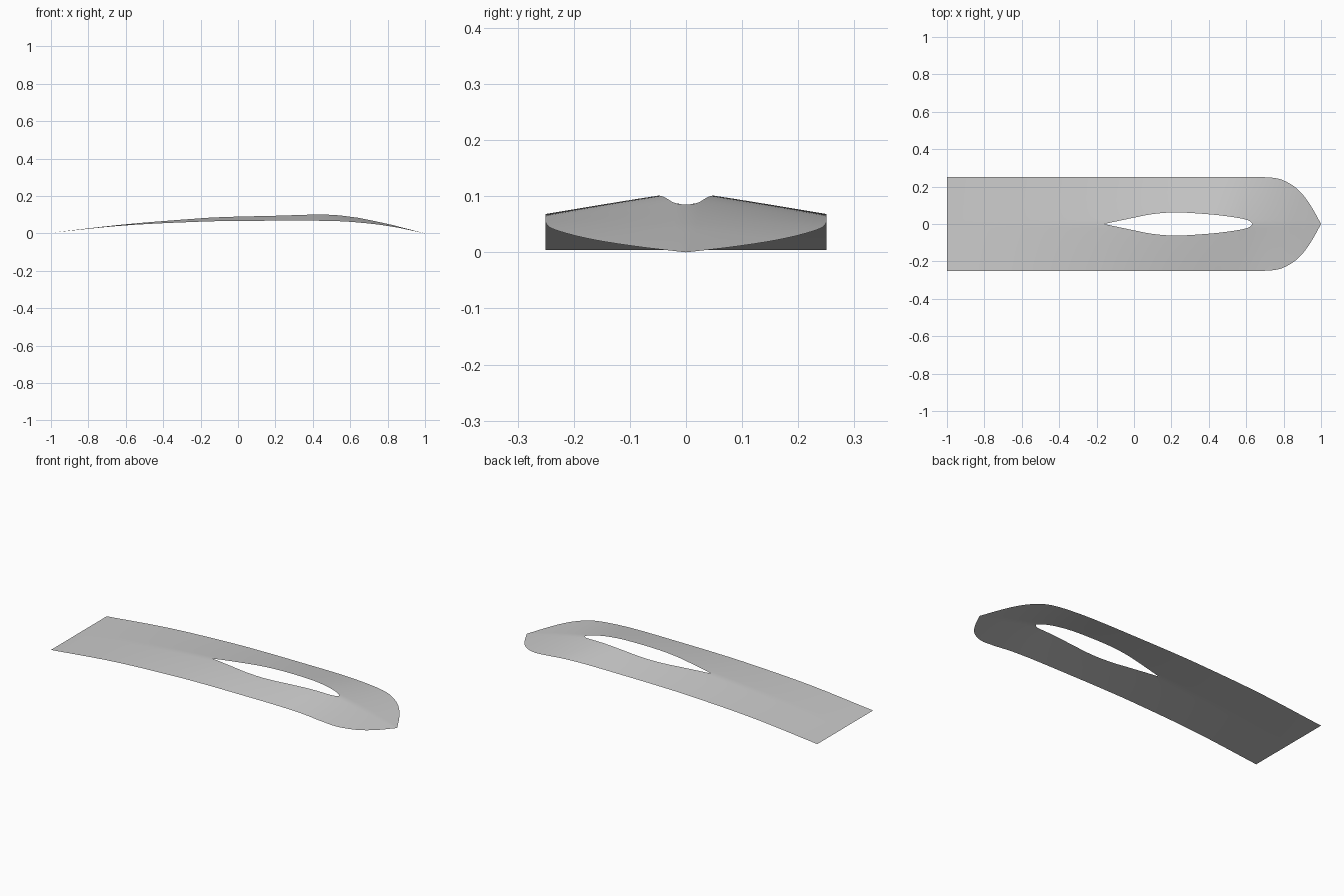
import bpy
import bmesh

cube = bpy.data.objects.get("Cube")
if cube:
    bpy.data.objects.remove(cube, do_unlink=True)


def curve(points):
    """Smooth Hermite curve through (x, value) points, flat outside them."""
    n = len(points)

    def slope(i):
        a, b = points[max(i - 1, 0)], points[min(i + 1, n - 1)]
        return (b[1] - a[1]) / (b[0] - a[0])

    def value(x):
        if x <= points[0][0]:
            return points[0][1]
        for i in range(n - 1):
            (x0, v0), (x1, v1) = points[i], points[i + 1]
            if x <= x1:
                h = x1 - x0
                t = (x - x0) / h
                return (v0 * (1 + 2 * t) * (1 - t) ** 2 + v1 * t * t * (3 - 2 * t)
                        + h * slope(i) * t * (1 - t) ** 2
                        + h * slope(i + 1) * t * t * (t - 1))
        return points[-1][1]
    return value


# Outline, slot and height profiles along the length
half_width = curve([(0.6, 0.25), (0.7, 0.25), (0.78, 0.24), (0.85, 0.205),
                    (0.9, 0.16), (0.95, 0.09), (1, 0)])
slot = curve([(-0.16, 0), (0, 0.034), (0.1, 0.053), (0.22, 0.062), (0.4, 0.052),
              (0.5, 0.041), (0.58, 0.028), (0.62, 0.015), (0.635, 0)])
ridge = curve([(-1, 0.004), (-0.6, 0.049), (-0.2, 0.081), (0, 0.093), (0.2, 0.102),
               (0.42, 0.108), (0.53, 0.102), (0.635, 0.085), (0.8, 0.051),
               (0.9, 0.026), (1, 0)])
rim = curve([(-1, 0.004), (-0.6, 0.043), (-0.2, 0.063), (0, 0.067), (0.2, 0.068),
             (0.42, 0.068), (0.55, 0.065), (0.65, 0.058), (0.75, 0.047),
             (0.855, 0.029), (0.92, 0.014), (1, -0.008)])


def spaced(start, end, count):
    return [start + (end - start) * i / count for i in range(count)]


# Cross-section stations, denser around the slot end and the nose
stations = (spaced(-1, -0.16, 24) + spaced(-0.16, 0.56, 36) + spaced(0.56, 0.62, 6)
            + spaced(0.62, 0.635, 6) + spaced(0.635, 1, 36) + [1])
COLUMNS = 12

# Left half of the curved sheet
bm = bmesh.new()
rows = []
for x in stations:
    inner, outer = max(slot(x), 0), half_width(x)
    row = []
    for c in range(COLUMNS + 1):
        y = inner + (outer - inner) * c / COLUMNS
        z = ridge(x) + (rim(x) - ridge(x)) * (y / 0.25) ** 1.08
        row.append(bm.verts.new((x, y, z)))
    rows.append(row)
for a, b in zip(rows, rows[1:]):
    for c in range(COLUMNS):
        bm.faces.new((a[c], b[c], b[c + 1], a[c + 1]))
bmesh.ops.remove_doubles(bm, verts=bm.verts, dist=0.00005)

mesh = bpy.data.meshes.new("curved_blade")
bm.to_mesh(mesh)
bm.free()
blade = bpy.data.objects.new("curved_blade", mesh)
bpy.context.collection.objects.link(blade)

# Other half
mirror = blade.modifiers.new("Mirror", 'MIRROR')
mirror.use_axis = (False, True, False)
mirror.merge_threshold = 0.0002

# Plain grey finish
grey = bpy.data.materials.new("light_grey")
grey.use_nodes = True
colour = (0.6, 0.6, 0.6, 1)
grey.diffuse_color = colour
grey.node_tree.nodes["Principled BSDF"].inputs["Base Color"].default_value = colour
mesh.materials.append(grey)

for other in bpy.context.selected_objects:
    other.select_set(False)
blade.select_set(True)
bpy.context.view_layer.objects.active = blade
bpy.ops.object.shade_smooth_by_angle()
